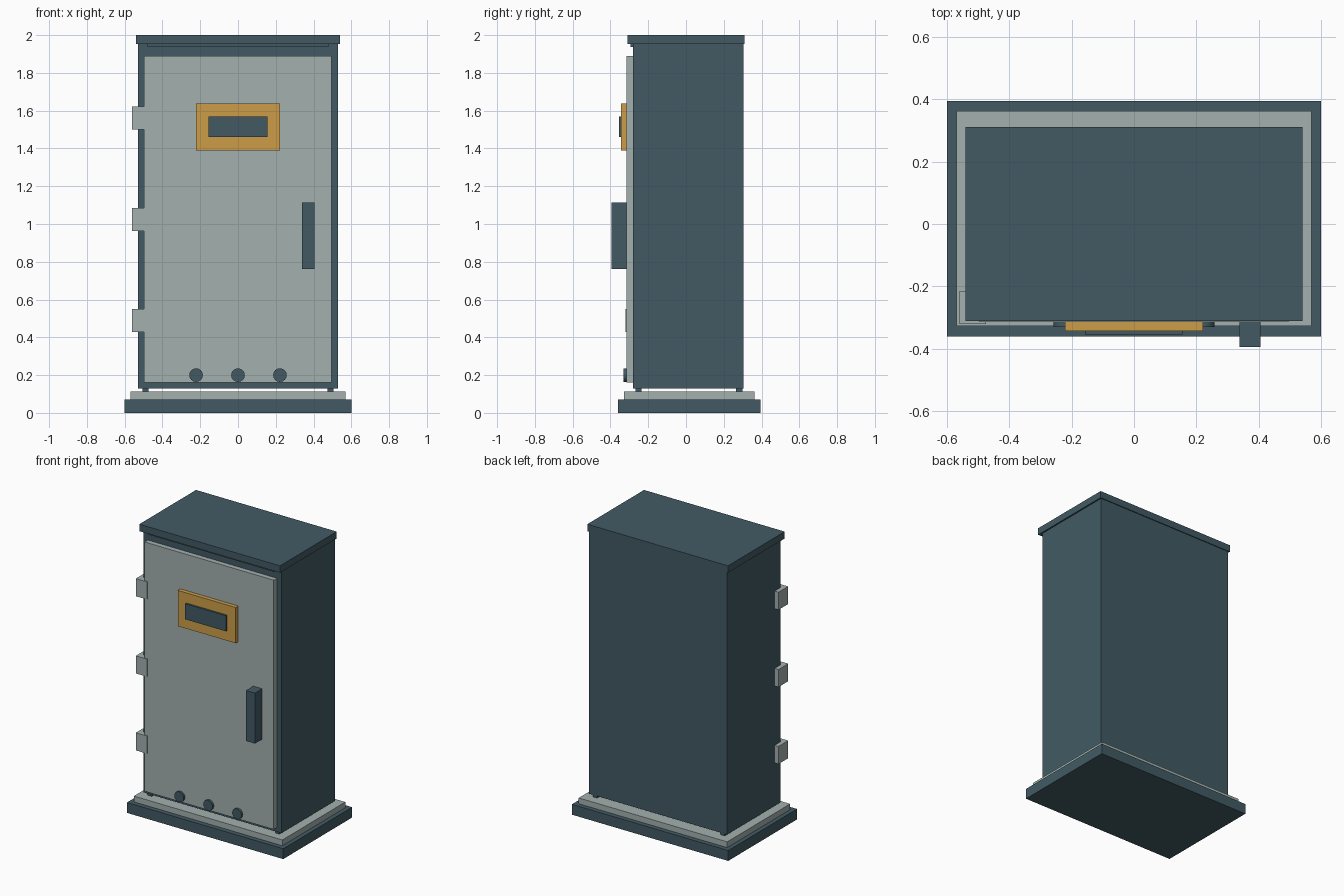
import bpy, math

if "Cube" in bpy.data.objects:
    bpy.data.objects.remove(bpy.data.objects["Cube"])


def material(name, rgb):
    """Flat colour from 0-255 sRGB values."""
    mat = bpy.data.materials.new(name)
    lin = [((c / 255 + 0.055) / 1.055) ** 2.4 for c in rgb]
    mat.diffuse_color = (*lin, 1)
    mat.use_nodes = True
    mat.node_tree.nodes["Principled BSDF"].inputs["Base Color"].default_value = mat.diffuse_color
    return mat


SLATE = material("slate_blue", (66, 90, 100))
GREY = material("pale_grey", (163, 176, 175))
AMBER = material("amber", (204, 158, 72))


def box(name, x, y, z, mat):
    """Box between (min, max) pairs on each axis."""
    spans = (x, y, z)
    bpy.ops.mesh.primitive_cube_add(size=1, location=[(a + b) / 2 for a, b in spans])
    ob = bpy.context.object
    ob.name = name
    ob.scale = [b - a for a, b in spans]
    bpy.ops.object.transform_apply(location=False, rotation=False, scale=True)
    ob.data.materials.append(mat)
    return ob


# Stepped base
box("base_slab", (-0.60, 0.60), (-0.361, 0.394), (0, 0.072), SLATE)
box("base_plinth", (-0.57, 0.57), (-0.328, 0.362), (0.072, 0.112), GREY)

# Short feet holding the cabinet off the plinth
for i, x in enumerate((-0.49, 0.49)):
    for j, y in enumerate((-0.252, 0.282)):
        box(f"foot_{i}{j}", (x - 0.016, x + 0.016), (y - 0.016, y + 0.016), (0.112, 0.13), SLATE)

# Cabinet shell, back panel, roof and the seal strip beneath the roof
box("cabinet_body", (-0.53, 0.53), (-0.28, 0.27), (0.13, 1.952), SLATE)
box("back_panel", (-0.53, 0.53), (0.27, 0.305), (0.13, 1.952), SLATE)
box("roof", (-0.54, 0.54), (-0.311, 0.311), (1.952, 2.0), SLATE)
box("roof_seal", (-0.48, 0.48), (-0.295, -0.28), (1.937, 1.952), SLATE)

# Door with three hinges on its left edge
box("door", (-0.497, 0.495), (-0.315, -0.28), (0.16, 1.89), GREY)
for i, z in enumerate((0.49, 1.024, 1.56)):
    box(f"hinge_{i}", (-0.56, -0.475), (-0.321, -0.215), (z - 0.061, z + 0.061), GREY)

# Framed display
box("display_frame", (-0.222, 0.222), (-0.343, -0.315), (1.39, 1.638), AMBER)
box("display_screen", (-0.156, 0.156), (-0.356, -0.343), (1.46, 1.568), SLATE)

# Handle
box("door_handle", (0.338, 0.406), (-0.394, -0.315), (0.762, 1.113), SLATE)

# Round buttons along the bottom of the door
for i, x in enumerate((-0.222, 0, 0.222)):
    bpy.ops.mesh.primitive_cylinder_add(vertices=16, radius=0.036, depth=0.015,
                                        location=(x, -0.3225, 0.2),
                                        rotation=(math.pi / 2, 0, 0))
    button = bpy.context.object
    button.name = f"button_{i}"
    button.data.materials.append(SLATE)
    bpy.ops.object.shade_smooth_by_angle(angle=math.radians(40))
